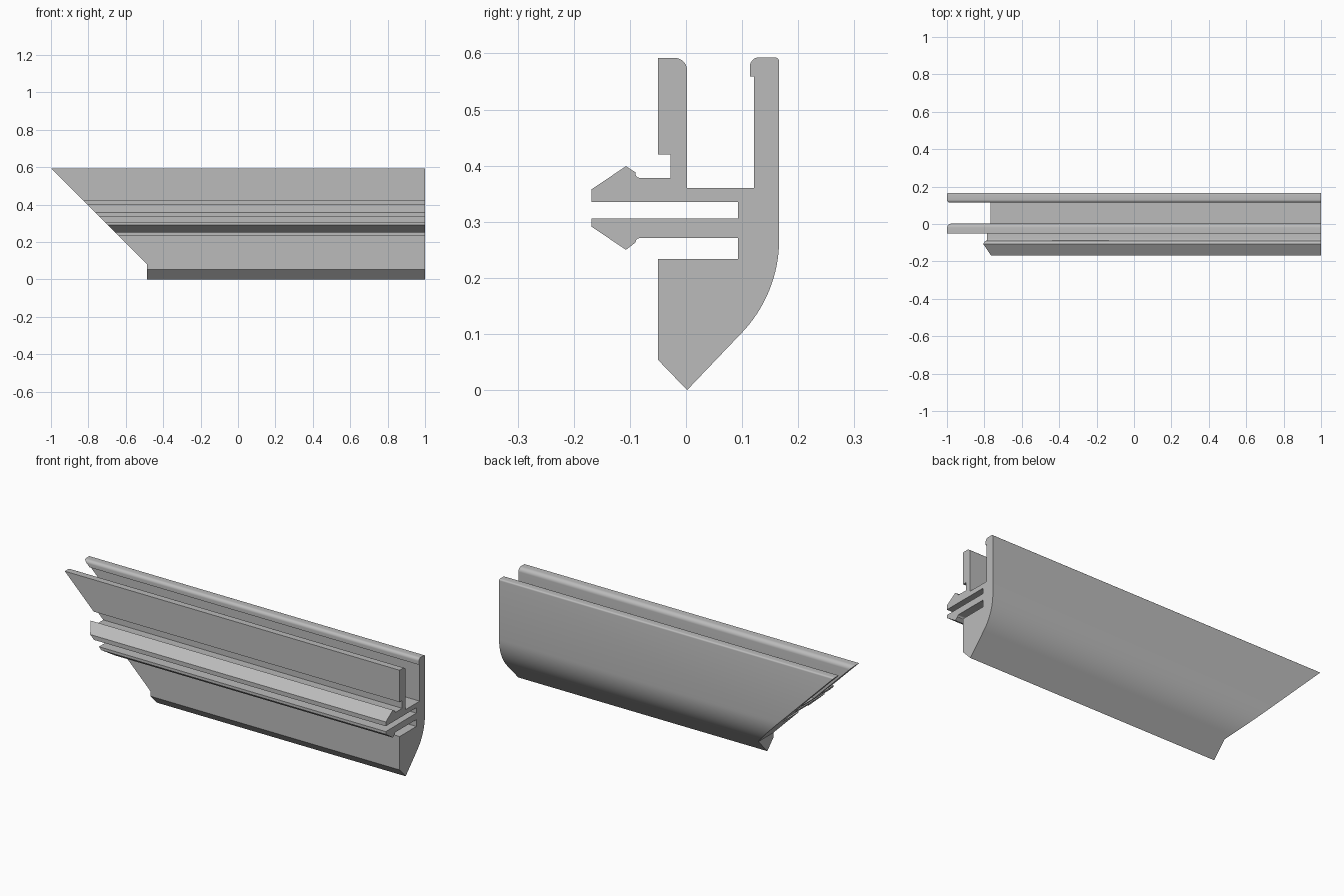
import bpy, bmesh
from math import cos, sin, radians

cube = bpy.data.objects.get("Cube")
if cube:
    bpy.data.objects.remove(cube, do_unlink=True)

RIGHT_END = 1.0
TOP = 0.593
MITRE_FOOT = 0.08   # height where the mitre turns into a square end


def arc(cy, cz, r, start, end, steps):
    """Points on a circular arc in the (y, z) section plane."""
    angles = [radians(start + (end - start) * i / steps) for i in range(steps + 1)]
    return [(cy + r * cos(a), cz + r * sin(a)) for a in angles]


# Cross-section, clockwise from the bottom tip
profile = [(0.002, 0), (-0.05, 0.054), (-0.05, 0.234), (0.093, 0.234), (0.093, 0.271)]
# Lower barbed clip
profile += arc(-0.082, 0.263, 0.008, 90, 180, 4)
profile += [(-0.107, 0.25), (-0.168, 0.291), (-0.168, 0.306), (0.093, 0.306)]
# Upper barbed clip
profile += [(0.093, 0.335), (-0.168, 0.335), (-0.168, 0.358), (-0.107, 0.399), (-0.09, 0.388)]
profile += arc(-0.082, 0.386, 0.008, 180, 270, 4)
# Front wall with rounded lip
profile += [(-0.028, 0.378), (-0.028, 0.42), (-0.05, 0.42), (-0.05, 0.592)]
profile += arc(-0.02, 0.57, 0.022, 90, 0, 8)
# Channel floor, back wall and its bead
profile += [(0.002, 0.36), (0.121, 0.36), (0.121, 0.559), (0.114, 0.559)]
profile += arc(0.13, 0.577, 0.016, 180, 90, 8)
profile += arc(0.158, TOP - 0.008, 0.008, 90, 0, 5)
# Curved back sweeping down to the tip
profile += arc(-0.074, 0.268, 0.24, 0, -45, 16)

# Extrude the section along x
bm = bmesh.new()
section = bm.faces.new([bm.verts.new((RIGHT_END, y, z)) for y, z in profile])
ext = bmesh.ops.extrude_face_region(bm, geom=[section], use_keep_orig=True)
left_end = [g for g in ext["geom"] if isinstance(g, bmesh.types.BMVert)]
bmesh.ops.translate(bm, verts=left_end, vec=(-2, 0, 0))

# Mitre the left end, square below the foot
bmesh.ops.bisect_plane(bm, geom=bm.verts[:] + bm.edges[:] + bm.faces[:],
                       plane_co=(0, 0, MITRE_FOOT), plane_no=(0, 0, 1))
for v in bm.verts:
    if v.co.x < 0:
        v.co.x = -RIGHT_END + TOP - max(v.co.z, MITRE_FOOT)
bmesh.ops.recalc_face_normals(bm, faces=bm.faces[:])

mesh = bpy.data.meshes.new("trim_extrusion")
bm.to_mesh(mesh)
bm.free()
trim = bpy.data.objects.new("trim_extrusion", mesh)
bpy.context.collection.objects.link(trim)

# Plain grey finish
grey = bpy.data.materials.new("plain grey")
grey.use_nodes = True
colour = (0.5, 0.5, 0.5, 1)
grey.diffuse_color = colour
grey.node_tree.nodes["Principled BSDF"].inputs["Base Color"].default_value = colour
mesh.materials.append(grey)

# Smooth the rounded runs, keep the corners sharp
bpy.ops.object.select_all(action='DESELECT')
trim.select_set(True)
bpy.context.view_layer.objects.active = trim
bpy.ops.object.shade_smooth_by_angle(angle=radians(30))
